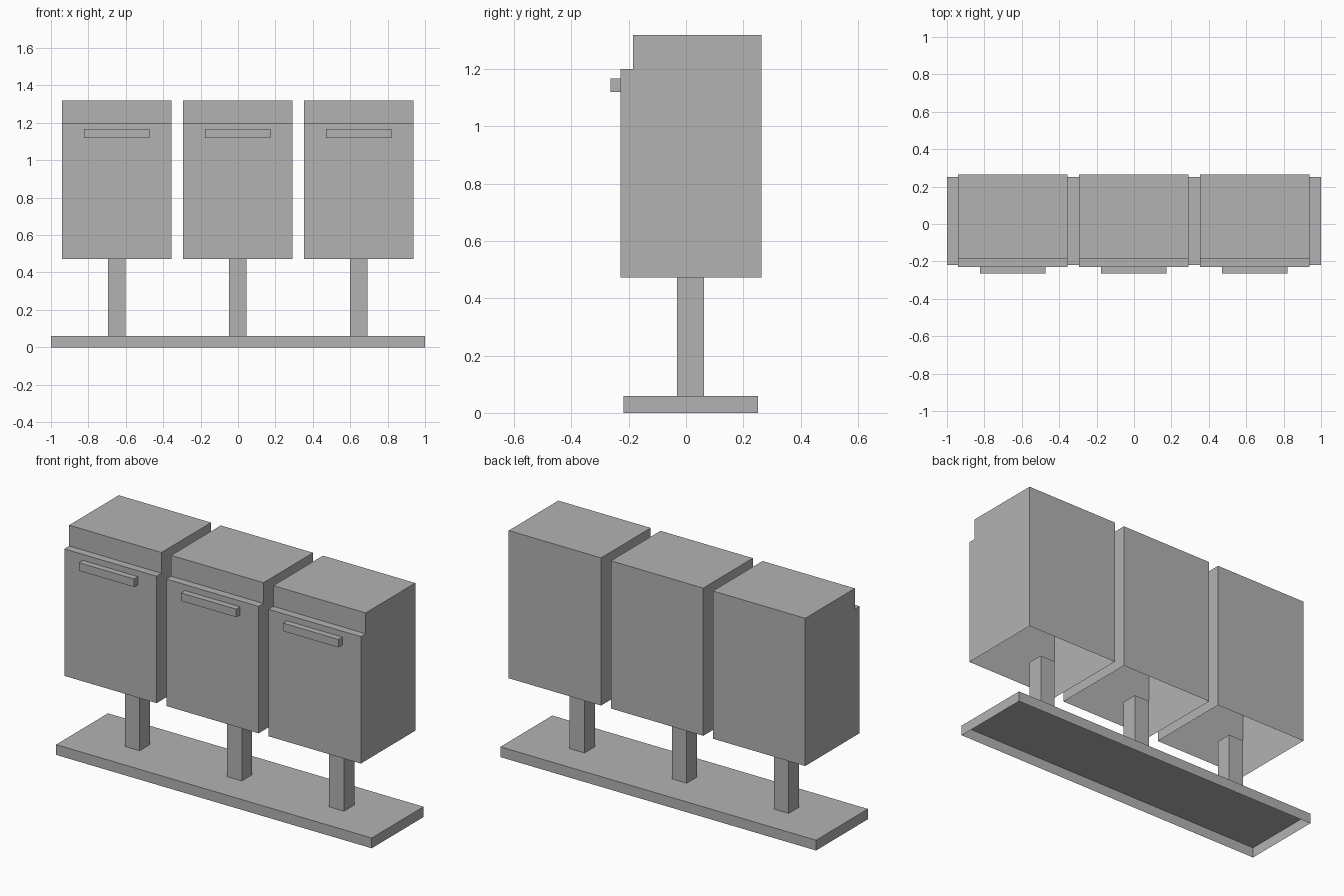
import bpy
import bmesh
from mathutils import Vector

old = bpy.data.objects.get("Cube")
if old:
    bpy.data.objects.remove(old, do_unlink=True)

# Single plain grey
grey = bpy.data.materials.new("plain_grey")
grey.use_nodes = True
colour = (0.45, 0.45, 0.45, 1.0)
grey.diffuse_color = colour
grey.node_tree.nodes["Principled BSDF"].inputs["Base Color"].default_value = colour


def extruded(name, profile, x0, x1, open_sides):
    """Extrude a (y, z) side profile from x0 to x1, leaving some sides open."""
    bm = bmesh.new()
    face = bm.faces.new([bm.verts.new((x0, y, z)) for y, z in profile])
    result = bmesh.ops.extrude_face_region(bm, geom=[face], use_keep_orig=True)
    moved = [v for v in result["geom"] if isinstance(v, bmesh.types.BMVert)]
    bmesh.ops.translate(bm, verts=moved, vec=(x1 - x0, 0, 0))
    bmesh.ops.recalc_face_normals(bm, faces=bm.faces)
    unwanted = [f for f in bm.faces
                if any(f.normal.dot(Vector(d)) > 0.9 for d in open_sides)]
    bmesh.ops.delete(bm, geom=unwanted, context="FACES")
    mesh = bpy.data.meshes.new(name)
    bm.to_mesh(mesh)
    bm.free()
    mesh.materials.append(grey)
    obj = bpy.data.objects.new(name, mesh)
    bpy.context.collection.objects.link(obj)
    return obj


def rectangle(y0, y1, z0, z1):
    return [(y0, z0), (y1, z0), (y1, z1), (y0, z1)]


DOWN, UP, BACK = (0, 0, -1), (0, 0, 1), (0, 1, 0)
FLOOR, BOX_BOTTOM, LEDGE, TOP = 0.059, 0.473, 1.2, 1.319
FRONT, REAR = -0.229, 0.264

# Hollow base plate, open underneath
extruded("base_plate", rectangle(-0.218, 0.251, 0, FLOOR), -1, 1, [DOWN])

# Box side profile with the recessed strip above the door
box_profile = [(FRONT, BOX_BOTTOM), (REAR, BOX_BOTTOM), (REAR, TOP),
               (-0.185, TOP), (-0.185, LEDGE), (FRONT, LEDGE)]

# Three boxes on posts, each with a handle
for label, x in (("right", -0.648), ("middle", -0.0015), ("left", 0.646)):
    extruded(label + "_post", rectangle(-0.031, 0.063, FLOOR, BOX_BOTTOM),
             x - 0.047, x + 0.047, [DOWN, UP])
    extruded(label + "_box", box_profile, x - 0.2925, x + 0.2925, [DOWN])
    extruded(label + "_handle", rectangle(-0.264, FRONT, 1.12, 1.166),
             x - 0.175, x + 0.175, [BACK])
